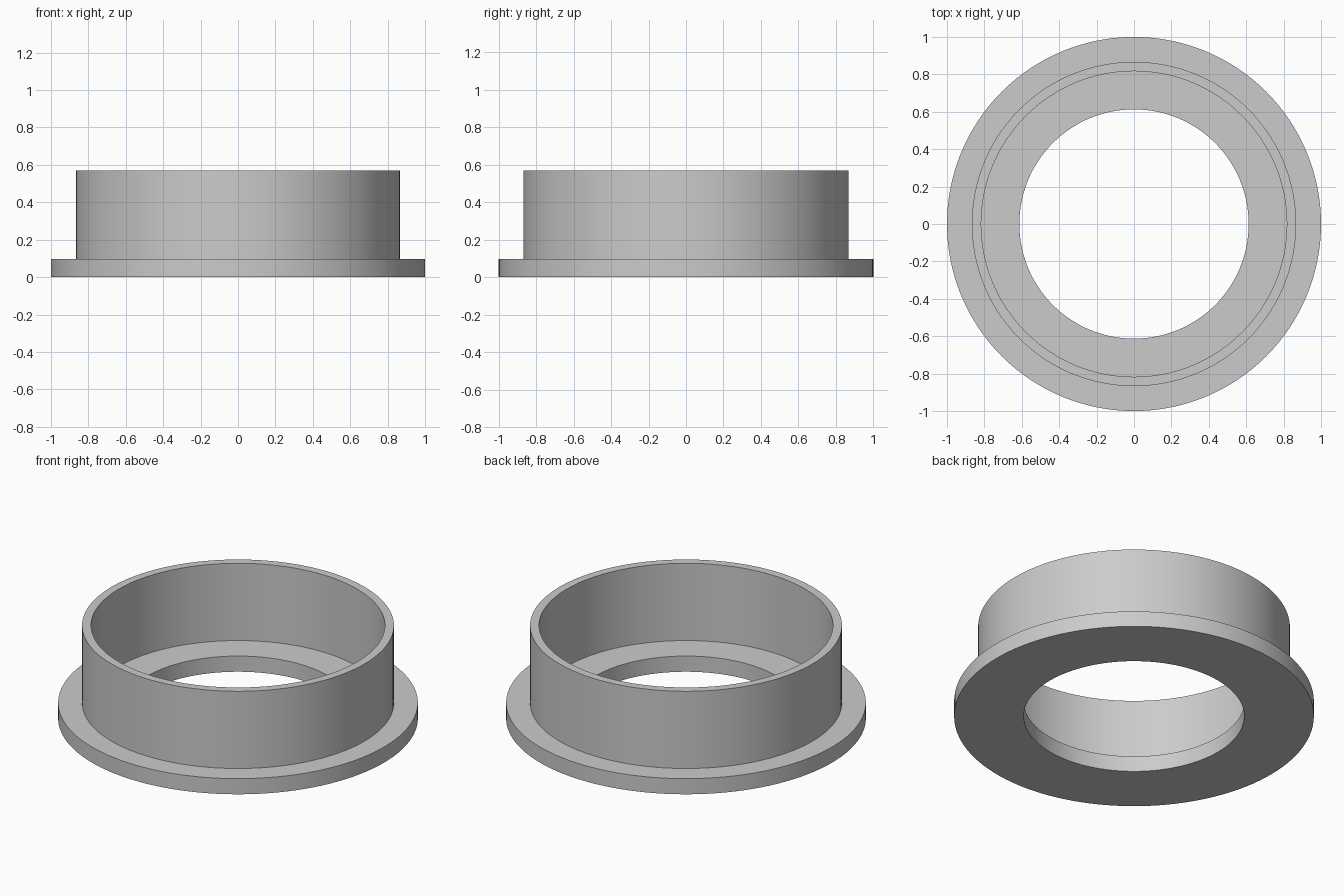
import bpy
import bmesh
import math

SEGMENTS = 128

cube = bpy.data.objects.get("Cube")
if cube:
    bpy.data.objects.remove(cube, do_unlink=True)

# Plain grey for the whole part
grey = bpy.data.materials.new("light grey")
grey.use_nodes = True
colour = (0.6, 0.6, 0.6, 1)
grey.diffuse_color = colour
grey.node_tree.nodes["Principled BSDF"].inputs["Base Color"].default_value = colour


def lathe(name, profile, material):
    """Turn a closed (radius, height) profile around the z axis."""
    bm = bmesh.new()
    verts = [bm.verts.new((r, 0, z)) for r, z in profile]
    edges = [bm.edges.new((v, verts[(i + 1) % len(verts)]))
             for i, v in enumerate(verts)]
    bmesh.ops.spin(bm, geom=verts + edges, cent=(0, 0, 0), axis=(0, 0, 1),
                   angle=math.tau, steps=SEGMENTS, use_merge=True)
    bmesh.ops.remove_doubles(bm, verts=bm.verts, dist=0.0001)
    bmesh.ops.recalc_face_normals(bm, faces=bm.faces)
    mesh = bpy.data.meshes.new(name)
    bm.to_mesh(mesh)
    bm.free()
    mesh.materials.append(material)
    obj = bpy.data.objects.new(name, mesh)
    bpy.context.collection.objects.link(obj)
    bpy.ops.object.select_all(action='DESELECT')
    obj.select_set(True)
    bpy.context.view_layer.objects.active = obj
    bpy.ops.object.shade_smooth_by_angle(angle=math.radians(30))
    return obj


# Flat flange with a central hole and a thin upright collar
HOLE, COLLAR_IN, COLLAR_OUT, RIM = 0.613, 0.817, 0.867, 1.0
FLANGE_TOP, COLLAR_TOP = 0.096, 0.57
lathe("flanged_collar", [
    (HOLE, 0), (RIM, 0), (RIM, FLANGE_TOP),
    (COLLAR_OUT, FLANGE_TOP), (COLLAR_OUT, COLLAR_TOP),
    (COLLAR_IN, COLLAR_TOP), (COLLAR_IN, FLANGE_TOP),
    (HOLE, FLANGE_TOP),
], grey)
